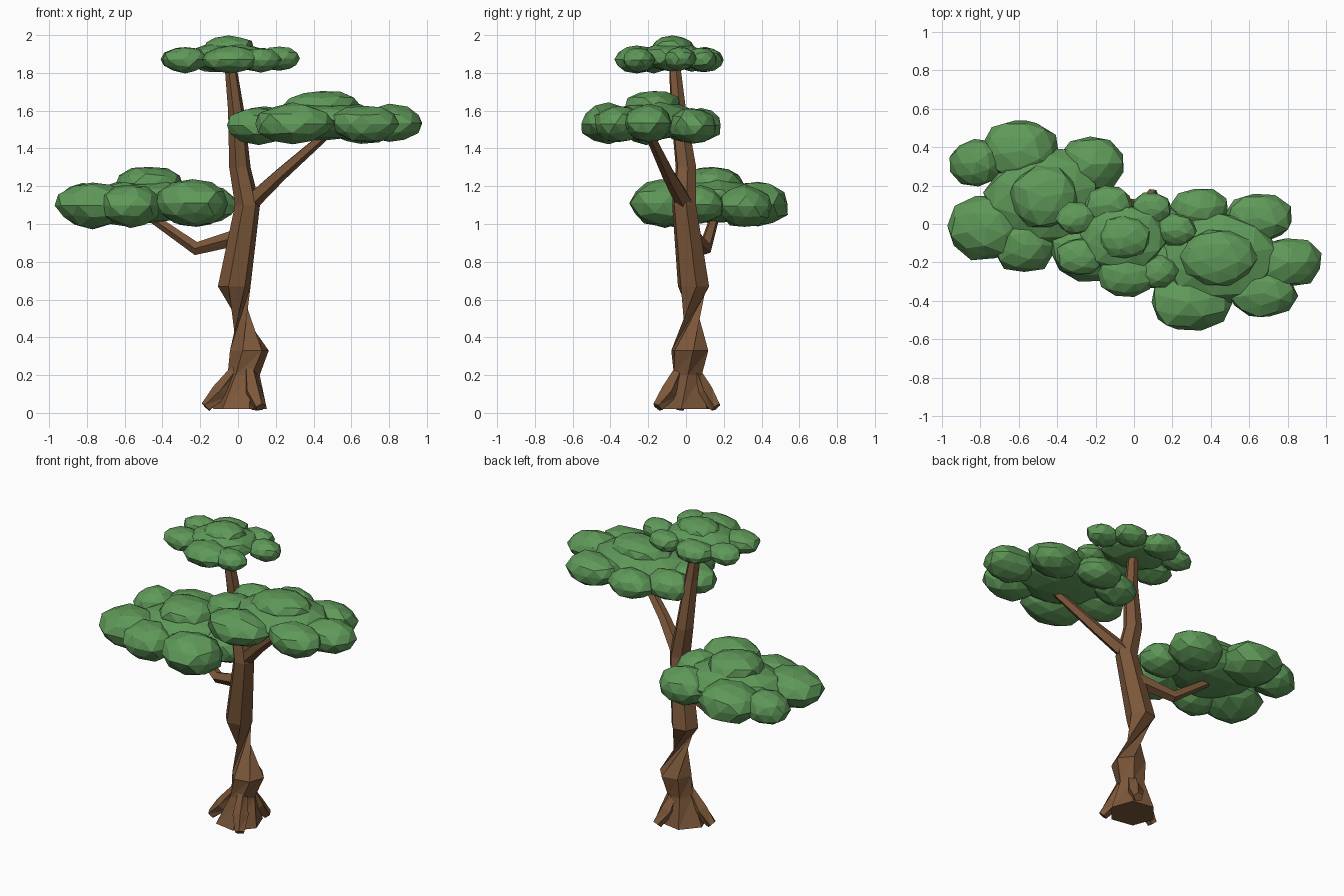
import bpy
import bmesh
import math
import random
from mathutils import Vector, Matrix

random.seed(4)

if "Cube" in bpy.data.objects:
    bpy.data.objects.remove(bpy.data.objects["Cube"], do_unlink=True)


def make_material(name, red, green, blue):
    mat = bpy.data.materials.new(name)
    mat.use_nodes = True
    color = (red, green, blue, 1)
    mat.diffuse_color = color
    mat.node_tree.nodes["Principled BSDF"].inputs["Base Color"].default_value = color
    return mat


bark = make_material("bark brown", .2, .095, .042)
leaf = make_material("leaf green", .115, .32, .1)


def finish(bm, name, mat):
    bmesh.ops.recalc_face_normals(bm, faces=bm.faces)
    mesh = bpy.data.meshes.new(name)
    bm.to_mesh(mesh)
    bm.free()
    mesh.materials.append(mat)
    obj = bpy.data.objects.new(name, mesh)
    bpy.context.collection.objects.link(obj)
    return obj


def tube(name, path, radius_at, twist_at, sides, level):
    """Faceted tube along a path; radius and twist are rules of ring number and centre."""
    bm = bmesh.new()
    centres = [Vector(point) for point in path]
    last = len(centres) - 1
    loops = []
    for i, centre in enumerate(centres):
        direction = centres[min(i + 1, last)] - centres[max(i - 1, 0)]
        turn = Matrix.Identity(3) if level else direction.to_track_quat('Z', 'Y').to_matrix()
        loop = []
        for k in range(sides):
            angle = math.radians(twist_at(i, centre)) + math.tau * k / sides
            offset = Vector((math.cos(angle), math.sin(angle), 0)) * radius_at(i, centre)
            loop.append(bm.verts.new(centre + turn @ offset))
        loops.append(loop)
    for low, high in zip(loops, loops[1:]):
        for k in range(sides):
            n = (k + 1) % sides
            bm.faces.new((low[k], low[n], high[n]))
            bm.faces.new((low[k], high[n], high[k]))
    bm.faces.new(loops[0][::-1])
    bm.faces.new(loops[-1])
    return finish(bm, name, bark)


def add_blob(bm, centre, size):
    """Irregular flattened ball with flat facets."""
    verts = bmesh.ops.create_icosphere(bm, subdivisions=2, radius=1)["verts"]
    spin = Matrix.Rotation(random.uniform(0, math.tau), 3, 'Z')
    for vert in verts:
        point = spin @ vert.co * random.uniform(.92, 1.05)
        vert.co = centre + Matrix.Diagonal(size) @ point


def canopy(name, centre, half_size, outer_blobs):
    """Wide core with a crown on top and smaller blobs around it (x, y, scale)."""
    bm = bmesh.new()
    centre = Vector(centre)
    wide, deep, tall = half_size
    add_blob(bm, centre + Vector((0, 0, tall * .2)), (wide * .62, deep * .62, tall * 1.1))
    add_blob(bm, centre + Vector((0, 0, tall)), (wide * .38, deep * .4, tall * .8))
    for x, y, scale in outer_blobs:
        spot = Vector((x, y, centre.z + tall * random.uniform(-.1, .1)))
        add_blob(bm, spot, (wide * .35 * scale, deep * .35 * scale, tall * scale ** .5))
    return finish(bm, name, leaf)


# Twisted trunk: flared foot, tapers upward, with the wring below the middle
foot_radius = {0: .145, 1: .085}
tube("trunk",
     [(.01, 0, .02), (.03, .01, .2), (.06, .02, .33), (-.02, .04, .67),
      (.05, -.01, 1.1), (.01, 0, 1.3), (-.01, -.04, 1.6), (-.04, -.06, 1.84)],
     radius_at=lambda i, c: foot_radius.get(i, .12 - .048 * c.z),
     twist_at=lambda i, c: 130 if c.z > .5 else 10 * i - 10,
     sides=6, level=True)

# Flared roots: thick at the knee, thin at the tip
root_tips = {"front_root": (.12, -.15), "right_root": (-.17, -.03), "back_root": (.1, .16)}
for name, (x, y) in root_tips.items():
    tube(name,
         [(.03 + x * .25, y * .25, .23), (.01 + x * .6, y * .6, .11), (x, y, .03)],
         radius_at=lambda i, c: .05 if i == 1 else .03,
         twist_at=lambda i, c: 15 * i,
         sides=5, level=False)

# Branches: taper steadily from the trunk outward
branches = {
    "right_branch": [(.04, .02, .94), (-.22, .1, .87), (-.45, .15, 1.03)],
    "left_branch": [(.05, 0, 1.1), (.22, -.09, 1.26), (.46, -.19, 1.47)],
}
for name, path in branches.items():
    tube(name, path,
         radius_at=lambda i, c: .048 - .011 * i,
         twist_at=lambda i, c: 0,
         sides=5, level=False)

# Canopies, outer blobs listed from the left side round the back
small, medium, big = .85, 1, 1.18
canopy("lower_canopy", (-.47, .14, 1.1), (.49, .42, .115), [
    (-.15, .08, small), (-.22, .31, medium), (-.59, .38, big), (-.82, .32, small),
    (-.77, -.02, big), (-.57, -.11, medium), (-.24, -.13, big)])
canopy("middle_canopy", (.44, -.17, 1.53), (.52, .38, .1), [
    (.8, -.2, medium), (.65, .03, medium), (.34, .08, small), (.14, -.02, small),
    (.11, -.21, medium), (.29, -.41, big), (.67, -.36, medium)])
canopy("top_canopy", (-.05, -.07, 1.87), (.37, .29, .07), [
    (.22, -.03, small), (.09, .08, small), (-.13, .1, medium), (-.3, .03, small),
    (-.28, -.17, medium), (-.04, -.26, big), (.12, -.25, small)])
